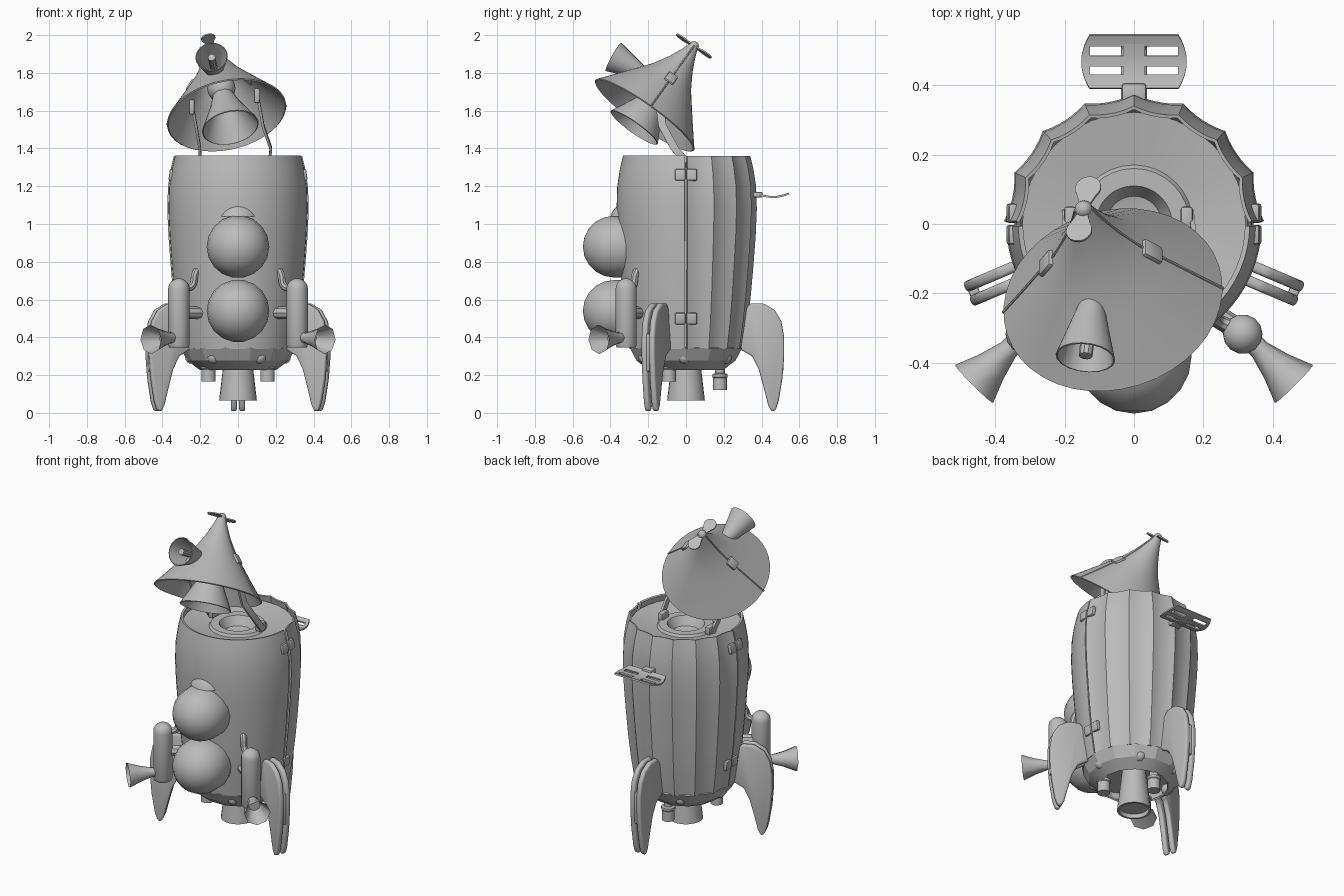
import bpy, bmesh, math
from mathutils import Vector, Matrix

if "Cube" in bpy.data.objects:
    bpy.data.objects.remove(bpy.data.objects["Cube"], do_unlink=True)

grey = bpy.data.materials.new("plain_grey")
grey.use_nodes = True
grey.diffuse_color = (0.5, 0.5, 0.5, 1)
grey.node_tree.nodes["Principled BSDF"].inputs["Base Color"].default_value = (0.5, 0.5, 0.5, 1)


def frame(origin, axis=(0, 0, 1)):
    """Matrix at origin whose local z points along axis."""
    return Matrix.Translation(origin) @ Vector(axis).to_track_quat("Z", "Y").to_matrix().to_4x4()


def finish(obj, angle=35):
    """Apply modifiers, then smooth only the gentle edges."""
    bpy.ops.object.select_all(action="DESELECT")
    obj.select_set(True)
    bpy.context.view_layer.objects.active = obj
    bpy.ops.object.convert(target="MESH")
    obj = bpy.context.object
    if not obj.data.materials:
        obj.data.materials.append(grey)
    bpy.ops.object.shade_smooth_by_angle(angle=math.radians(angle))
    return obj


def make(name, bm, matrix=Matrix(), angle=35, thick=0, bevel=0, segs=2):
    bmesh.ops.recalc_face_normals(bm, faces=bm.faces)
    mesh = bpy.data.meshes.new(name)
    bm.to_mesh(mesh)
    bm.free()
    obj = bpy.data.objects.new(name, mesh)
    bpy.context.collection.objects.link(obj)
    obj.matrix_world = matrix
    if thick:
        mod = obj.modifiers.new("thickness", "SOLIDIFY")
        mod.thickness, mod.offset = thick, 0
    if bevel:
        mod = obj.modifiers.new("rounding", "BEVEL")
        mod.width, mod.segments = bevel, segs
    return finish(obj, angle)


def grid(rows, closed):
    """Skin rows of points into a sheet."""
    bm = bmesh.new()
    vs = [[bm.verts.new(p) for p in row] for row in rows]
    n = len(vs[0])
    for a, b in zip(vs, vs[1:]):
        for i in range(n if closed else n - 1):
            j = (i + 1) % n
            bm.faces.new((a[i], a[j], b[j], b[i]))
    bmesh.ops.remove_doubles(bm, verts=bm.verts, dist=1e-5)
    return bm


def lathe(name, profile, origin=(0, 0, 0), axis=(0, 0, 1), sides=24, angle=35, thick=0):
    rows = [[(r * math.cos(a), r * math.sin(a), z) for a in
             (2 * math.pi * i / sides for i in range(sides))] for r, z in profile]
    return make(name, grid(rows, True), frame(origin, axis), angle, thick)


def dome(r, start, steps=6):
    """Quarter-circle profile closing at the top."""
    return [(r * math.cos(math.pi / 2 * i / steps), start + r * math.sin(math.pi / 2 * i / steps))
            for i in range(steps + 1)]


def ball(name, r, origin):
    bm = bmesh.new()
    bmesh.ops.create_uvsphere(bm, u_segments=12, v_segments=8, radius=r)
    return make(name, bm, Matrix.Translation(origin), 60)


def box(name, size, matrix, bevel=0.008):
    bm = bmesh.new()
    bmesh.ops.create_cube(bm, size=1, matrix=Matrix.Diagonal((*size, 1)))
    return make(name, bm, matrix, bevel=bevel)


def plate(name, outline, height, matrix, bevel=0, segs=2):
    """Extrude a flat outline evenly about its plane."""
    bm = bmesh.new()
    face = bm.faces.new([bm.verts.new((x, y, -height / 2)) for x, y in outline])
    ext = bmesh.ops.extrude_face_region(bm, geom=[face])["geom"]
    bmesh.ops.translate(bm, vec=(0, 0, height),
                        verts=[v for v in ext if isinstance(v, bmesh.types.BMVert)])
    return make(name, bm, matrix, bevel=bevel, segs=segs)


def tube(name, points, r):
    curve = bpy.data.curves.new(name, "CURVE")
    curve.dimensions, curve.bevel_depth, curve.bevel_resolution = "3D", r, 2
    curve.use_fill_caps, curve.resolution_u = True, 5
    spline = curve.splines.new("BEZIER")
    spline.bezier_points.add(len(points) - 1)
    for bp, p in zip(spline.bezier_points, points):
        bp.co = p
        bp.handle_left_type = bp.handle_right_type = "AUTO"
    obj = bpy.data.objects.new(name, curve)
    bpy.context.collection.objects.link(obj)
    return finish(obj)


# Hull: smooth front shell and scalloped rear staves
hull = [(0.30, 0.34), (0.322, 0.48), (0.338, 0.62), (0.352, 0.78), (0.364, 0.94),
        (0.37, 1.08), (0.366, 1.2), (0.352, 1.29), (0.335, 1.36)]


def shell_row(r, z, start, stop, steps, scallop):
    row = []
    for i in range(steps + 1):
        a = math.radians(start + (stop - start) * i / steps)
        t = abs((i % 6) / 3 - 1)
        k = 0.955 + 0.045 * t ** 2.2 if scallop else 0.975
        row.append((r * k * math.cos(a), r * k * math.sin(a), z))
    return row


make("front_shell", grid([shell_row(r, z, 181, 359, 32, False) for r, z in hull], False), thick=0.014)
make("rear_staves", grid([shell_row(r, z, 1, 179, 48, True) for r, z in hull], False), angle=26, thick=0.01)
lathe("hull_lining", [(r * 0.93, z) for r, z in hull[:-1]], sides=32)
lathe("top_deck", [(0.322, 1.325), (0.17, 1.3), (0.16, 1.315), (0.11, 1.315), (0.08, 1.26), (0, 1.24)], sides=32)

# Underside
lathe("skirt", [(0.3, 0.345), (0.265, 0.28), (0.2, 0.232)], sides=14, angle=20, thick=0.01)
lathe("underside", [(0.29, 0.34), (0, 0.33)], sides=14)
lathe("main_nozzle", [(0.07, 0.33), (0.08, 0.235), (0.1, 0.065), (0.088, 0.065), (0.084, 0.09), (0, 0.09)])
for i, drop in enumerate((0.12, 0.165, 0.165)):
    a = math.radians(90 + 120 * i)
    lathe("small_thruster", [(0, drop), (0.038, drop), (0.038, drop + 0.065), (0.042, drop + 0.07),
          (0.042, drop + 0.085), (0.026, drop + 0.09), (0.026, 0.33)],
          (0.18 * math.cos(a), 0.18 * math.sin(a), 0), sides=14)
for i in range(6):
    a = math.radians(58 + 60 * i)
    ball("skirt_rivet", 0.035, (0.245 * math.cos(a), 0.245 * math.sin(a), 0.295))

# Domed front windows and hood
for z in (0.88, 0.54):
    lathe("window_dome", [(0.15, -0.1), (0.166, -0.06), (0.166, 0)] + dome(0.166, 0, 5),
          (0, -0.38, z), (0, -1, 0), 18, 40)
lathe("window_hood", [(0, 0), (0.11, 0), (0.1, 0.025), (0.085, 0.045), (0.06, 0.07), (0, 0.075)],
      (0, -0.29, 1.04), sides=20, angle=50)

# Three fins, each two plates joined along part of the outer edge
fin = [(0.28, 0.5), (0.34, 0.58), (0.41, 0.58), (0.47, 0.545), (0.505, 0.485), (0.52, 0.4), (0.52, 0.3),
       (0.51, 0.18), (0.49, 0.06), (0.475, 0.015), (0.455, 0.005), (0.435, 0.04), (0.41, 0.14),
       (0.385, 0.23), (0.35, 0.3), (0.28, 0.34)]
for name, deg in (("rear_fin", 90), ("left_fin", -23), ("right_fin", 203)):
    turn = Matrix.Rotation(math.radians(deg), 4, "Z") @ Matrix.Rotation(math.pi / 2, 4, "X")
    for side in (1, -1):
        plate(name, fin, 0.032, turn @ Matrix.Translation((0, 0, side * 0.022)), 0.012, 3)
    box(name + "_joint", (0.03, 0.2, 0.02), turn @ Matrix.Translation((0.5, 0.32, 0)), 0.004)

# Mirrored side equipment
for side, s in (("left", 1), ("right", -1)):
    lathe(side + "_tank", [(0, 0.345), (0.05, 0.345), (0.057, 0.36)] + dome(0.057, 0.655),
          (s * 0.313, -0.317, 0), sides=14)
    lathe(side + "_tank_horn", [(0.03, 0), (0.03, 0.06), (0.05, 0.13), (0.078, 0.2), (0.035, 0.1), (0, 0.1)],
          (s * 0.32, -0.32, 0.4), (s, -1, -0.08), 8, 50)
    tube(side + "_upper_pipe", [(s * 0.29, -0.3, 0.66), (s * 0.245, -0.28, 0.67),
         (s * 0.225, -0.265, 0.74), (s * 0.2, -0.24, 0.765)], 0.02)
    tube(side + "_lower_pipe", [(s * 0.31, -0.31, 0.53), (s * 0.2, -0.24, 0.53)], 0.032)
    for x, z, tilt in ((0.352, 1.26, -0.14), (0.319, 0.5, 0.14)):
        for y in (-0.031, 0.031):
            box(side + "_hull_clip", (0.025, 0.056, 0.062),
                Matrix.Translation((s * x, y, z)) @ Matrix.Rotation(s * tilt, 4, "Y"))


# Rear rack, a bent grille on an arm
def rack_sheet(name, outline):
    rows = [[(x, y, 1.143 + 2.6 * (y - 0.46) ** 2) for x in (x0, x1)] for x0, x1, y in outline]
    make(name, grid(rows, False), thick=0.01)


for y0, y1, w in ((0.39, 0.43, 0.128), (0.453, 0.485, 0.128), (0.513, 0.545, 0.128), (0.37, 0.52, 0.03)):
    rack_sheet("rack_slat", [(-w, w, y0 + (y1 - y0) * i / 4) for i in range(5)])
for s in (1, -1):
    rack_sheet("rack_end", [(s * 0.127, s * (0.152 - 4 * (y - 0.467) ** 2), y)
                            for y in (0.39 + 0.155 * i / 8 for i in range(9))])
box("rack_mount", (0.07, 0.07, 0.03), Matrix.Translation((0, 0.37, 1.155)))

# Tipped nose cone
rim, tip = Vector((-0.06, -0.22, 1.575)), Vector((-0.145, 0.042, 1.942))
axis = (tip - rim).normalized()
height = (tip - rim).length
cone = [(0.318, 0), (0.246, 0.09), (0.176, 0.18), (0.122, 0.25), (0.072, 0.335), (0.038, 0.41), (0.02, height)]
lathe("nose_cone", cone, rim, axis, 40, 40, 0.008)
ball("nose_tip", 0.026, tip)
across = Vector((1, 0, 0))
across = (across - axis * across.dot(axis)).normalized()
fore = axis.cross(across)
for s in (1, -1):
    # Seam with a clip on each flank of the cone
    seam = [rim + axis * z + across * s * (r + 0.004) for r, z in cone]
    tube("nose_seam", seam, 0.005)
    slope = (seam[2] - seam[3]).normalized()
    out = slope.cross(fore)
    basis = Matrix((slope, fore, out)).transposed().to_4x4()
    box("nose_clip", (0.07, 0.056, 0.025), Matrix.Translation((seam[2] + seam[3]) / 2) @ basis)
    # Propeller blade
    blade_dir = Vector((0.025, 0.12, -0.08)) * s
    blade_dir = (blade_dir - axis * blade_dir.dot(axis)).normalized()
    basis = Matrix((blade_dir, axis.cross(blade_dir), axis)).transposed().to_4x4()
    arc = [math.radians(-130 + 20 * i) for i in range(14)]
    outline = [(0.0, 0.008), (0.0, -0.008)] + [(0.075 + 0.038 * math.cos(a), 0.038 * math.sin(a)) for a in arc]
    plate("propeller_blade", outline, 0.008, Matrix.Translation(tip) @ basis)

# Horn on the cone
horn = Vector((-0.12, -0.215, 1.79))
aim = Vector((-0.14, -0.385, 1.885)) - horn
ball("horn_base", 0.042, horn)
lathe("horn", [(0.034, 0.02), (0.084, aim.length)], horn, aim, 18, 40, 0.005)
lathe("horn_pin", [(0.02, 0.02), (0.02, 0.19), (0, 0.195)], horn, aim, 10)

# Bell hanging inside the cone
mouth = Vector((-0.04, -0.275, 1.51))
lathe("inner_bell", [(0.15, 0), (0.115, 0.07), (0.08, 0.14), (0.05, 0.22), (0, 0.22)], mouth, axis, 28, 40, 0.006)
ball("bell_ball", 0.075, mouth + axis * 0.26)

# Struts that carry the cone
for base, x, z in ((-0.2, -0.245, 1.64), (0.165, 0.1, 1.7)):
    path = [(base, 0.02, 1.31), (base * 1.03 + 0.004, -0.06, 1.4),
            ((base + x) / 2, -0.125, 1.52), (x, -0.15, z)]
    rows = [[Vector(p) + Vector((0, w, w * 0.3)) for w in (-0.02, 0.02)] for p in path]
    make("cone_strut", grid(rows, False), thick=0.014)
    box("strut_pad", (0.03, 0.05, 0.08), Matrix.Translation((x, -0.155, z - 0.02)))
    box("strut_foot", (0.035, 0.07, 0.05), Matrix.Translation((base * 0.92, 0.015, 1.33)))
